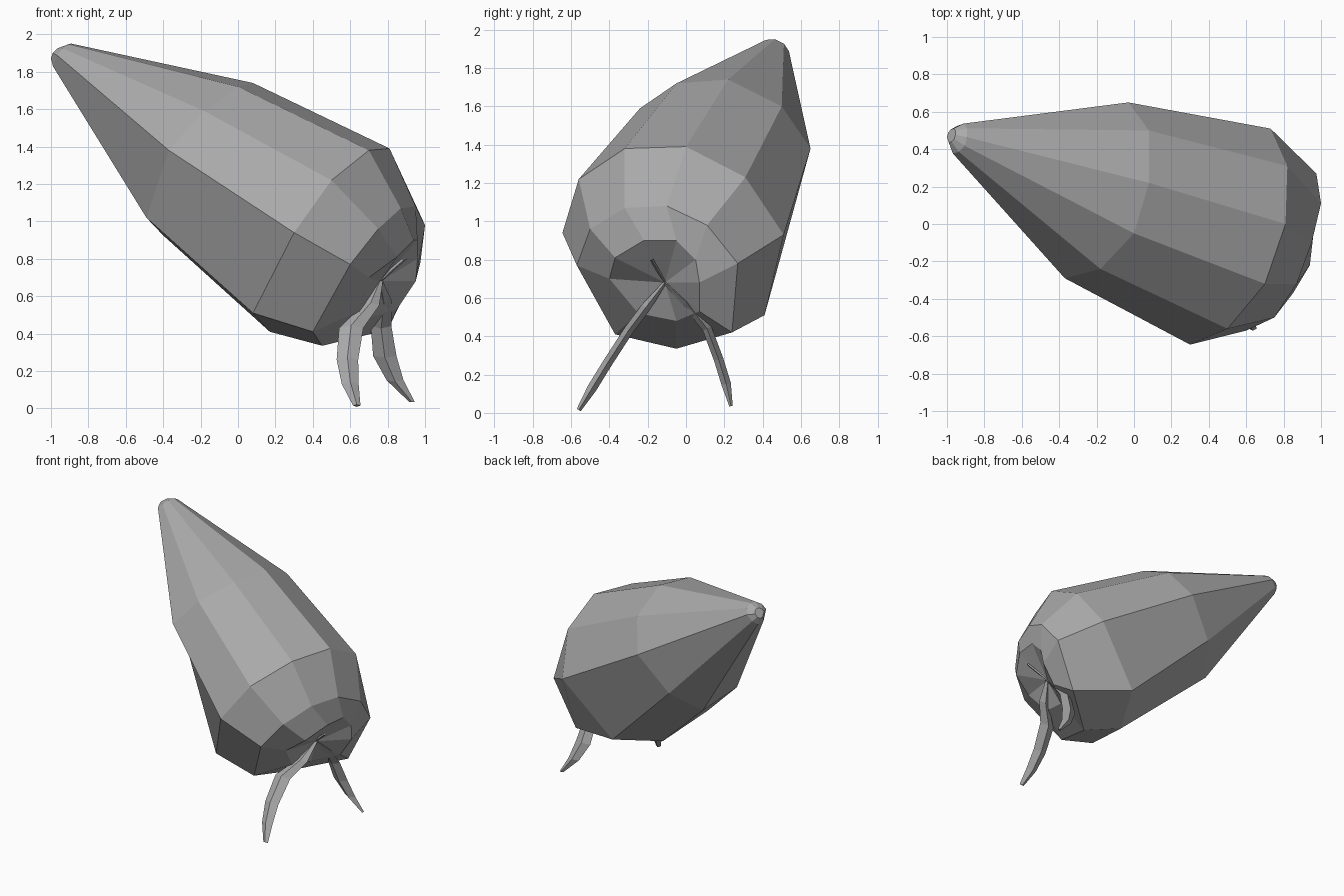
import bpy
import bmesh
from mathutils import Vector

cube = bpy.data.objects.get("Cube")
if cube:
    bpy.data.objects.remove(cube, do_unlink=True)

grey = bpy.data.materials.new("plain grey")
grey.use_nodes = True
grey.diffuse_color = (0.4, 0.4, 0.4, 1)
grey.node_tree.nodes["Principled BSDF"].inputs["Base Color"].default_value = (0.4, 0.4, 0.4, 1)


def loft(name, rings):
    """Skin a list of equal-length rings; a one-point ring closes to a tip."""
    bm = bmesh.new()
    rows = [[bm.verts.new(p) for p in ring] for ring in rings]
    for a, b in zip(rows, rows[1:]):
        n = max(len(a), len(b))
        for i in range(n):
            j = (i + 1) % n
            if len(b) == 1:
                bm.faces.new((a[i], a[j], b[0]))
            else:
                bm.faces.new((a[i], a[j], b[j], b[i]))
    for end in (rows[0], rows[-1]):
        if len(end) > 2:
            bm.faces.new(end)
    bmesh.ops.recalc_face_normals(bm, faces=bm.faces)
    mesh = bpy.data.meshes.new(name)
    bm.to_mesh(mesh)
    bm.free()
    mesh.materials.append(grey)
    obj = bpy.data.objects.new(name, mesh)
    bpy.context.collection.objects.link(obj)
    return obj


# Body: nine-sided cross-sections from the upper middle down to the mouth
upper = [(-.37, -.29, 1.38), (-.18, -.24, 1.59), (0, -.05, 1.72),
         (.08, .22, 1.74), (.08, .50, 1.60), (-.03, .65, 1.38),
         (-.25, .57, 1.10), (-.40, .36, .925), (-.49, .06, 1.02)]
lower = [(.30, -.645, .94), (.50, -.56, 1.22), (.70, -.32, 1.38),
         (.81, 0, 1.39), (.82, .31, 1.23), (.73, .51, .93),
         (.36, .41, .51), (.17, .05, .41), (.08, -.39, .51)]
rim = [(.60, -.57, .77), (.75, -.50, .96), (.87, -.32, 1.07),
       (.95, -.10, 1.08), (1.0, .11, .98), (.975, .27, .78),
       (.80, .24, .42), (.45, -.05, .335), (.40, -.37, .41)]
inner = [(.70, -.40, .70), (.85, -.37, .81), (.94, -.22, .90),
         (.96, -.05, .90), (.96, .05, .80), (.95, .07, .68),
         (.85, .07, .53), (.68, -.05, .48), (.65, -.25, .52)]
mouth = (.76, -.11, .68)

middle = sum((Vector(p) for p in upper), Vector()) / len(upper)


def shrunk(center, size):
    return [Vector(center) + (Vector(p) - middle) * size for p in upper]


loft("body", [shrunk((-.975, .475, 1.90), .08), shrunk((-.935, .46, 1.89), .17),
              upper, lower, rim, inner, [mouth]])


# Legs: flattened four-sided tapering blades swept along a path
def blade(name, path, widths, thickness):
    pts = [Vector(p) for p in path]
    rings = []
    for i, (p, w) in enumerate(zip(pts, widths)):
        along = pts[min(i + 1, len(pts) - 1)] - pts[max(i - 1, 0)]
        side = Vector((1, 0, 0))
        flat = along.cross(side).normalized()
        t = min(thickness, w * .6) / 2
        rings.append([p + side * w / 2, p + flat * t,
                      p - side * w / 2, p - flat * t])
    return loft(name, rings)


blade("right_leg",
      [mouth, (.71, -.21, .55), (.605, -.30, .43), (.585, -.41, .26),
       (.60, -.49, .13), (.635, -.56, .015)],
      [.03, .09, .13, .115, .09, .04], .05)
blade("left_leg",
      [mouth, (.78, 0, .58), (.765, .11, .44), (.785, .17, .28),
       (.84, .21, .15), (.93, .235, .035)],
      [.03, .08, .11, .125, .09, .03], .05)

# Small spike at the mouth
blade("mouth_spike", [mouth, (.82, -.145, .74), (.89, -.18, .80)],
      [.02, .03, .03], .03)
